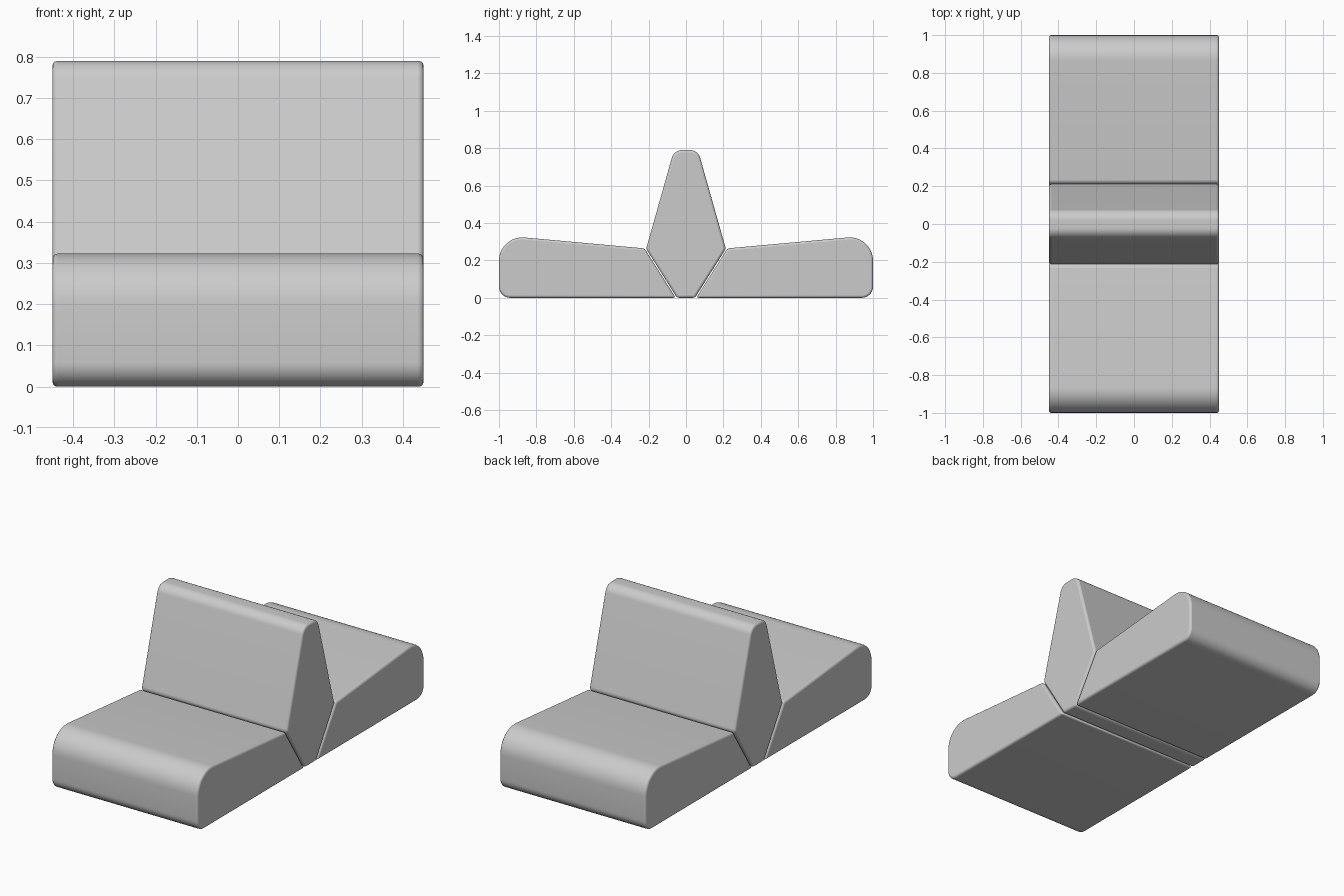
import bpy, bmesh, math
from mathutils import Vector

if "Cube" in bpy.data.objects:
    bpy.data.objects.remove(bpy.data.objects["Cube"])

HALF_WIDTH = 0.45


def rounded_profile(corners, steps=10):
    """corners: (y, z, radius) -> outline points with filleted corners."""
    pts = []
    n = len(corners)
    for i, (y, z, r) in enumerate(corners):
        p = Vector((y, z))
        if r == 0:
            pts.append(p)
            continue
        a = (Vector(corners[i - 1][:2]) - p).normalized()
        b = (Vector(corners[(i + 1) % n][:2]) - p).normalized()
        half = a.angle(b) / 2
        centre = p + (a + b).normalized() * (r / math.sin(half))
        start = p + a * (r / math.tan(half)) - centre
        end = p + b * (r / math.tan(half)) - centre
        sweep = start.angle_signed(end)
        for k in range(steps + 1):
            t = -sweep * k / steps
            c, s = math.cos(t), math.sin(t)
            pts.append(centre + Vector((start.x * c - start.y * s,
                                        start.x * s + start.y * c)))
    return pts


def cushion(name, corners):
    """Extrude a side profile across the width and soften its edges."""
    bm = bmesh.new()
    face = bm.faces.new([bm.verts.new((-HALF_WIDTH, p.x, p.y))
                         for p in rounded_profile(corners)])
    ext = bmesh.ops.extrude_face_region(bm, geom=[face])
    verts = [v for v in ext["geom"] if isinstance(v, bmesh.types.BMVert)]
    bmesh.ops.translate(bm, verts=verts, vec=(2 * HALF_WIDTH, 0, 0))
    bmesh.ops.recalc_face_normals(bm, faces=bm.faces)
    mesh = bpy.data.meshes.new(name)
    bm.to_mesh(mesh)
    bm.free()
    obj = bpy.data.objects.new(name, mesh)
    bpy.context.collection.objects.link(obj)
    bev = obj.modifiers.new("soft_edges", 'BEVEL')
    bev.width = 0.012
    bev.segments = 3
    bev.limit_method = 'ANGLE'
    bev.angle_limit = math.radians(25)
    bpy.ops.object.select_all(action='DESELECT')
    obj.select_set(True)
    bpy.context.view_layer.objects.active = obj
    bpy.ops.object.shade_smooth_by_angle(angle=math.radians(35))
    return obj


# Two mirrored seats
seat = [(0.055, 0, 0), (1.0, 0, 0.06), (1.0, 0.335, 0.125), (0.222, 0.264, 0)]
cushion("back_seat", seat)
cushion("front_seat", [(-y, z, r) for y, z, r in reversed(seat)])

# Shared tapered backrest wedged between them
cushion("backrest", [(-0.048, 0, 0), (0.048, 0, 0), (0.213, 0.262, 0),
                     (0.064, 0.79, 0.057), (-0.064, 0.79, 0.057),
                     (-0.213, 0.262, 0)])
